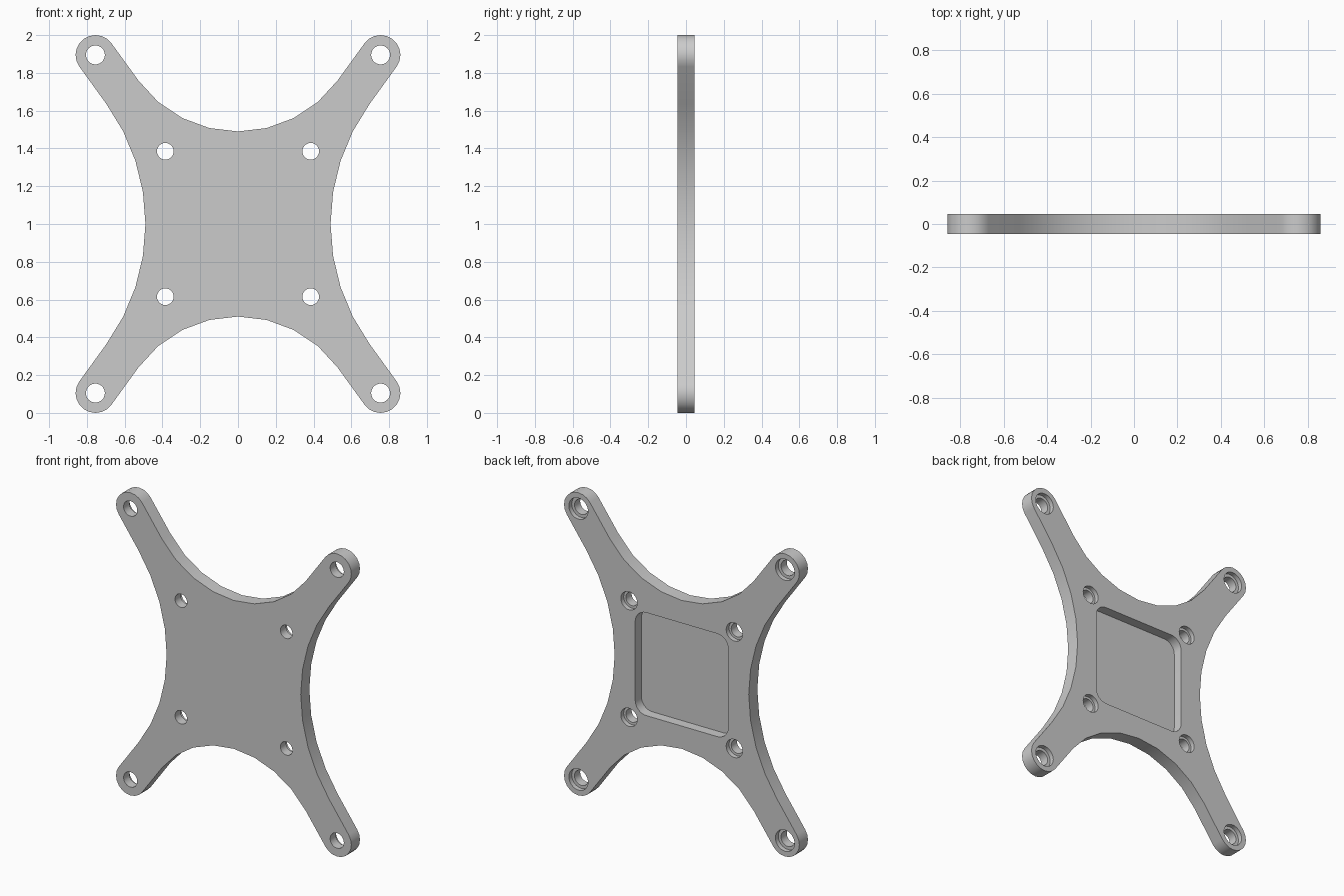
import bpy
import bmesh
from math import cos, sin, radians, pi

if "Cube" in bpy.data.objects:
    bpy.data.objects.remove(bpy.data.objects["Cube"])

HALF = 0.045            # half thickness of the plate
MID = 1.0               # height of the plate centre
SLOPE = 36              # angle of the arm normals
CAP = (0.755, 0.895, 0.105)


def arc(cx, cz, r, start, end, steps):
    angles = [radians(start + (end - start) * i / steps) for i in range(steps + 1)]
    return [(cx + r * cos(a), cz + r * sin(a)) for a in angles]


def mirrored(quarter):
    """Mirror a clockwise quarter outline into a closed symmetric loop."""
    loop = []
    for sx, sz in ((1, 1), (1, -1), (-1, -1), (-1, 1)):
        part = [(round(sx * x, 5), round(sz * z, 5)) for x, z in quarter]
        loop += part if sx == sz else part[::-1]
    return list(dict.fromkeys(loop))


def prism(name, outline, y0, y1, cx=0.0, cz=0.0):
    """Extrude an outline in the xz plane from y0 to y1."""
    bm = bmesh.new()
    face = bm.faces.new([bm.verts.new((x + cx, y0, z + cz + MID)) for x, z in outline])
    grown = bmesh.ops.extrude_face_region(bm, geom=[face])["geom"]
    verts = [v for v in grown if isinstance(v, bmesh.types.BMVert)]
    bmesh.ops.translate(bm, verts=verts, vec=(0, y1 - y0, 0))
    bmesh.ops.recalc_face_normals(bm, faces=bm.faces)
    mesh = bpy.data.meshes.new(name)
    bm.to_mesh(mesh)
    bm.free()
    obj = bpy.data.objects.new(name, mesh)
    bpy.context.collection.objects.link(obj)
    return obj


def cut(target, cutter):
    cutter.hide_render = True
    mod = target.modifiers.new("cut", "BOOLEAN")
    mod.operation = "DIFFERENCE"
    mod.solver = "EXACT"
    mod.object = cutter
    bpy.ops.object.select_all(action="DESELECT")
    bpy.context.view_layer.objects.active = target
    target.select_set(True)
    bpy.ops.object.modifier_apply(modifier=mod.name)
    bpy.data.objects.remove(cutter)


# Plate with four arms: top scoop, rounded arm end, side scoop
quarter = (arc(0, 1.14, 0.65, -90, -SLOPE, 4)
           + arc(*CAP, 180 - SLOPE, -SLOPE, 10)
           + arc(1.57, 0, 1.08, 180 - SLOPE, 180, 4))
plate = prism("mounting_plate", mirrored(quarter), -HALF, HALF)

# Square pocket with rounded corners in the back
pocket = mirrored(arc(0.26, 0.26, 0.08, 90, 0, 8))
cut(plate, prism("pocket_cutter", pocket, HALF - 0.065, HALF + 0.05))

# Counterbored holes: x, z, through radius, counterbore radius
for hx, hz, r, bore in ((0.755, 0.895, 0.05, 0.07), (0.385, 0.385, 0.044, 0.06)):
    for sx in (-1, 1):
        for sz in (-1, 1):
            for radius, start in ((r, -HALF - 0.05), (bore, HALF - 0.03)):
                circle = arc(0, 0, radius, 0, 360, 32)[:-1]
                cut(plate, prism("hole_cutter", circle, start, HALF + 0.05, sx * hx, sz * hz))

# Plain grey finish
grey = bpy.data.materials.new("light_grey")
grey.use_nodes = True
colour = (0.6, 0.6, 0.6, 1)
grey.diffuse_color = colour
grey.node_tree.nodes["Principled BSDF"].inputs["Base Color"].default_value = colour
plate.data.materials.clear()
plate.data.materials.append(grey)

bpy.ops.object.select_all(action="DESELECT")
plate.select_set(True)
bpy.context.view_layer.objects.active = plate
bpy.ops.object.shade_smooth_by_angle(angle=pi / 6)
